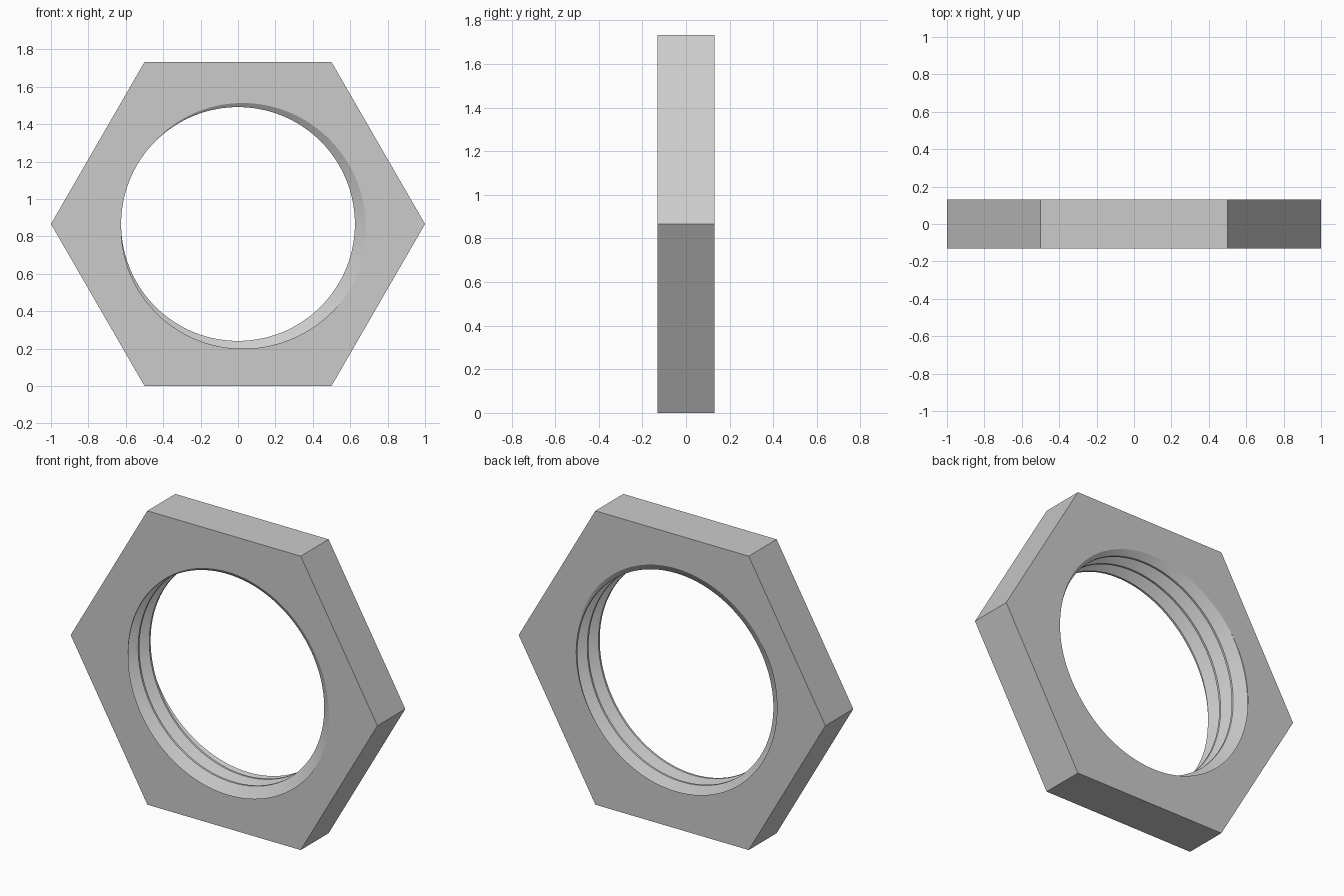
import bpy, bmesh
from math import pi, cos, sin, radians, floor

cube = bpy.data.objects.get("Cube")
if cube:
    bpy.data.objects.remove(cube)

STEPS = 144                 # columns around the nut, a multiple of six
HALF = 0.13                 # half of the thickness
PITCH = 0.104               # thread pitch, two and a half turns in all
CENTRE = cos(pi / 6)        # height of the bore axis
# Thread section over one pitch: (fraction of pitch, radius)
THREAD = [(-0.11, 0.625), (0.01, 0.625), (0.40, 0.692), (0.45, 0.692), (0.89, 0.625)]


def thread_radius(u):
    """Bore radius at a position along the thread, counted in pitches."""
    u -= floor(u - THREAD[0][0])
    for (u0, r0), (u1, r1) in zip(THREAD, THREAD[1:]):
        if u <= u1:
            return r0 + (r1 - r0) * (u - u0) / (u1 - u0)
    return THREAD[-1][1]


def hex_radius(angle):
    """Distance from the axis to the hexagon outline."""
    return CENTRE / cos(angle % (pi / 3) - pi / 6)


def column(angle):
    """Closed radial section: front rim, threaded bore, back rim."""
    turn = angle / (2 * pi) - 0.5
    section = [(hex_radius(angle), -HALF)]
    for k in range(-2, 5):
        for u, _ in THREAD[:-1]:
            y = -HALF + PITCH * (u + k - turn)
            y = max(-HALF, min(HALF, y))
            section.append((thread_radius(turn + (y + HALF) / PITCH), y))
    section.append((hex_radius(angle), HALF))
    return [(r * cos(angle), y, CENTRE + r * sin(angle)) for r, y in section]


# Hexagonal nut with a helical inner thread
bm = bmesh.new()
columns = [[bm.verts.new(p) for p in column(2 * pi * i / STEPS)]
           for i in range(STEPS + 1)]
for a, b in zip(columns, columns[1:]):
    for j in range(len(a)):
        bm.faces.new((a[j - 1], a[j], b[j], b[j - 1]))
bmesh.ops.remove_doubles(bm, verts=bm.verts, dist=0.00005)
bmesh.ops.recalc_face_normals(bm, faces=bm.faces)
mesh = bpy.data.meshes.new("threaded_hex_nut")
bm.to_mesh(mesh)
bm.free()
nut = bpy.data.objects.new("threaded_hex_nut", mesh)
bpy.context.collection.objects.link(nut)

# Plain grey metal
grey = bpy.data.materials.new("light_grey")
grey.use_nodes = True
grey.diffuse_color = (0.6, 0.6, 0.6, 1)
grey.node_tree.nodes["Principled BSDF"].inputs["Base Color"].default_value = (0.6, 0.6, 0.6, 1)
mesh.materials.append(grey)

# Smooth bore, crisp thread and outer edges
bpy.ops.object.select_all(action="DESELECT")
nut.select_set(True)
bpy.context.view_layer.objects.active = nut
bpy.ops.object.shade_smooth_by_angle(angle=radians(25))
